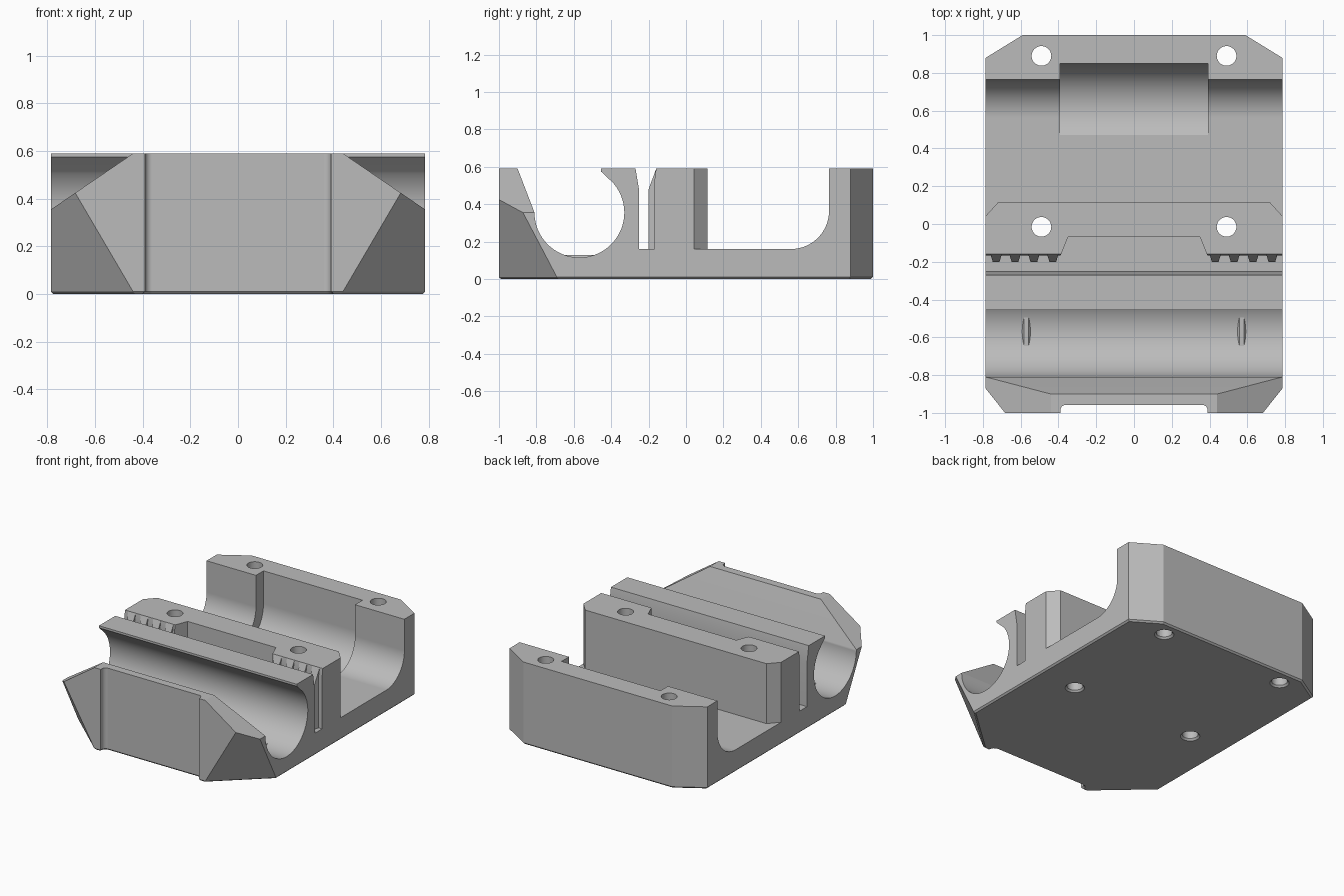
import bpy, bmesh
from math import cos, sin, radians, pi
from mathutils import Vector

if "Cube" in bpy.data.objects:
    bpy.data.objects.remove(bpy.data.objects["Cube"])

grey = bpy.data.materials.new("matte_grey")
grey.use_nodes = True
grey.diffuse_color = (0.5, 0.5, 0.5, 1)
grey.node_tree.nodes["Principled BSDF"].inputs["Base Color"].default_value = (0.5, 0.5, 0.5, 1)

W, H, FLOOR = 0.785, 0.59, 0.16      # half width, height, channel floor
HIGH, OUT = H + 0.2, W + 0.2         # overshoot for cutters


def arc(cx, cy, r, a0, a1, n=32):
    """Points on a circular arc, angles in degrees."""
    step = radians(a1 - a0) / n
    return [(cx + r * cos(radians(a0) + i * step), cy + r * sin(radians(a0) + i * step))
            for i in range(n + 1)]


def loft(bm, ring_a, ring_b):
    """Closed solid between two rings of matching points."""
    a = [bm.verts.new(p) for p in ring_a]
    b = [bm.verts.new(p) for p in ring_b]
    bm.faces.new(a)
    bm.faces.new(b[::-1])
    for i in range(len(a)):
        j = (i + 1) % len(a)
        bm.faces.new((a[i], b[i], b[j], a[j]))
    bmesh.ops.recalc_face_normals(bm, faces=bm.faces[:])


def along_x(bm, profile, x0, x1):
    loft(bm, [(x0, y, z) for y, z in profile], [(x1, y, z) for y, z in profile])


def along_y(bm, profile, y0, y1):
    loft(bm, [(x, y0, z) for x, z in profile], [(x, y1, z) for x, z in profile])


def along_z(bm, profile, z0, z1):
    loft(bm, [(x, y, z0) for x, y in profile], [(x, y, z1) for x, y in profile])


def make(name, bm):
    mesh = bpy.data.meshes.new(name)
    bm.to_mesh(mesh)
    bm.free()
    mesh.materials.append(grey)
    ob = bpy.data.objects.new(name, mesh)
    bpy.context.collection.objects.link(ob)
    return ob


def cut(body, build, *args):
    """Subtract one solid from the body."""
    bm = bmesh.new()
    build(bm, *args)
    cutter = make("cutter", bm)
    cutter.hide_render = True
    mod = body.modifiers.new("cut", 'BOOLEAN')
    mod.operation, mod.solver, mod.object = 'DIFFERENCE', 'EXACT', cutter
    bpy.context.view_layer.objects.active = body
    bpy.ops.object.modifier_apply(modifier=mod.name)
    bpy.data.objects.remove(cutter)


# Block outline: clipped back corners, shallow filleted recess in the front
half = ([(0.39, -1)] + arc(0.36, -0.987, 0.03, 0, 90, 6))[::-1]
half += [(W, -1), (W, 0.88), (0.59, 1)]
outline = half + [(-x, y) for x, y in reversed(half)]
bm = bmesh.new()
along_z(bm, outline, 0, H)

# Sloping lower front corners
for s in (1, -1):
    geom = bm.verts[:] + bm.edges[:] + bm.faces[:]
    res = bmesh.ops.bisect_plane(bm, geom=geom, plane_co=(s * 0.44, -1, 0.01),
                                 plane_no=Vector((s * 0.127, -0.1415, -0.0744)).normalized(),
                                 clear_outer=True)
    edges = [g for g in res["geom_cut"] if isinstance(g, bmesh.types.BMEdge)]
    bmesh.ops.holes_fill(bm, edges=edges)
bmesh.ops.recalc_face_normals(bm, faces=bm.faces[:])

# Thin chamfer around the underside
rim = [e for e in bm.edges if all(abs(v.co.z) < 1e-5 for v in e.verts)]
bmesh.ops.bevel(bm, geom=rim, offset=0.011, segments=1, affect='EDGES')
body = make("carriage_body", bm)

# Front rod groove with flared front wall and overhanging lip
R, AXIS = 0.24, 0.355
groove = arc(-0.57, AXIS, R, 180, 402, 72)
groove += [(-0.455, 0.575), (-0.455, HIGH), (-0.977, HIGH)]
cut(body, along_x, groove, -OUT, OUT)

# Belt slot
slot = [(-0.25, FLOOR), (-0.168, FLOOR), (-0.168, 0.53), (-0.16, H), (-0.16, HIGH),
        (-0.27, HIGH), (-0.27, H), (-0.25, 0.47)]
cut(body, along_x, slot, -OUT, OUT)

# Back channel with rounded back corner, and the deeper bearing pocket
channel = [(0.115, FLOOR)] + arc(0.56, FLOOR + 0.205, 0.205, -90, 0)
channel += [(0.765, HIGH), (0.115, HIGH)]
cut(body, along_x, channel, -OUT, OUT)
pocket = arc(0.61, AXIS, R, -180, 0, 64) + [(0.85, HIGH), (0.37, HIGH)]
cut(body, along_x, pocket, -0.393, 0.393)

# Recess in the middle wall between the belt teeth
notch = [(-0.406, -0.21), (0.406, -0.21), (0.35, -0.07), (-0.35, -0.07)]
cut(body, along_z, notch, FLOOR, HIGH)

for s in (1, -1):
    # Clipped ends of the middle wall
    cut(body, along_z, [(s * 0.715, 0.12), (s * 0.86, -0.04), (s * 0.86, 0.12)], FLOOR, HIGH)
    # Sloping upper front corners
    wedge = [(s * 0.44, H), (s * 0.88, 0.29), (s * 0.88, HIGH), (s * 0.44, HIGH)]
    cut(body, along_y, wedge, -1.2, -0.6)
    # Countersunk bolt holes
    for y in (0.89, -0.015):
        cut(body, along_z, arc(s * 0.49, y, 0.052, 0, 352.5, 47), -0.1, HIGH)
        cut(body, loft, [(x, y2, -0.01) for x, y2 in arc(s * 0.49, y, 0.072, 0, 352.5, 47)],
            [(x, y2, 0.015) for x, y2 in arc(s * 0.49, y, 0.05, 0, 352.5, 47)])

# Belt teeth on the front of the middle wall, tapering and sloped at the top
bm = bmesh.new()
for s in (1, -1):
    for i in range(4):
        x = s * (0.43 + 0.1 * i)
        back, front = 0.03, 0.018
        foot = [(x - back, -0.16), (x - front, -0.2), (x + front, -0.2), (x + back, -0.16)]
        loft(bm, [(px, py, FLOOR) for px, py in foot],
             [(px, py, 0.48 if py < -0.18 else H - 0.002) for px, py in foot])
make("belt_teeth", bm)

# Small flat-topped ridges at the bottom of the rod groove
bm = bmesh.new()
for s in (1, -1):
    x = s * 0.57
    ridge = [(x - 0.03, 0.105), (x + 0.03, 0.105), (x + 0.012, 0.127), (x - 0.012, 0.127)]
    along_y(bm, ridge, -0.645, -0.495)
make("groove_ridges", bm)

# Smooth arcs, crisp edges
bpy.ops.object.select_all(action='DESELECT')
body.select_set(True)
bpy.context.view_layer.objects.active = body
bpy.ops.object.shade_smooth_by_angle(angle=radians(20))
weighted = body.modifiers.new("weighted_normals", 'WEIGHTED_NORMAL')
weighted.keep_sharp = True
